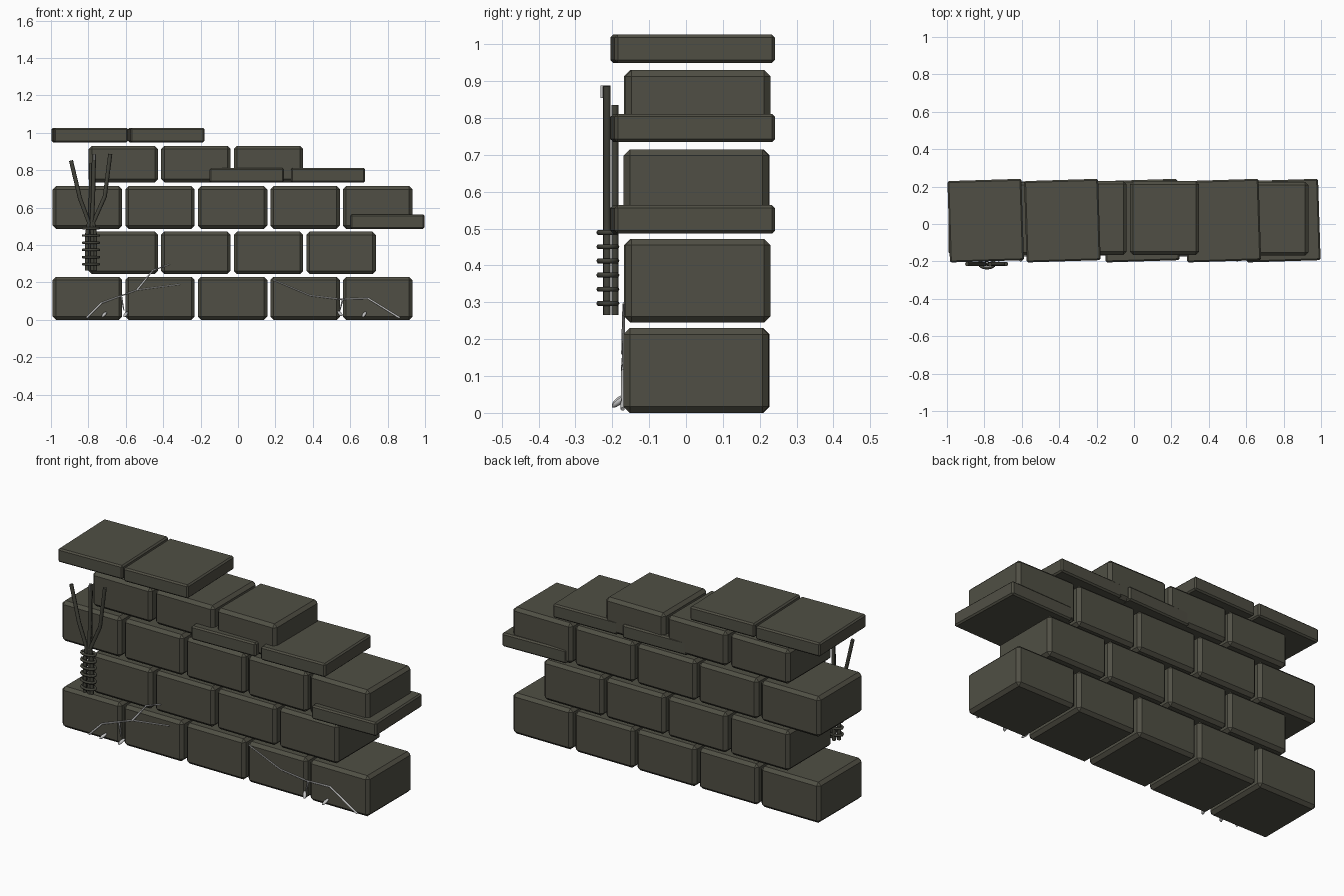
import bpy, bmesh, math, random
from mathutils import Matrix, Vector

if "Cube" in bpy.data.objects:
    bpy.data.objects.remove(bpy.data.objects["Cube"])

random.seed(4)


def material(name, rgb):
    m = bpy.data.materials.new(name)
    m.diffuse_color = (*rgb, 1)
    m.use_nodes = True
    m.node_tree.nodes["Principled BSDF"].inputs["Base Color"].default_value = m.diffuse_color
    return m


STONE = material("mossy stone", (0.080, 0.078, 0.058))
REED = material("dark reed", (0.055, 0.055, 0.042))
PALE = material("pale fungus", (0.52, 0.52, 0.52))


def add_object(name, mesh, mat):
    ob = bpy.data.objects.new(name, mesh)
    bpy.context.collection.objects.link(ob)
    mesh.materials.append(mat)
    return ob


def block(name, center, size, bevel, segments=1, yaw=0.0):
    """Bevelled stone block."""
    bm = bmesh.new()
    bmesh.ops.create_cube(bm, size=1, matrix=Matrix.Diagonal((*size, 1)))
    bmesh.ops.bevel(bm, geom=bm.edges[:], offset=bevel, segments=segments,
                    profile=0.5, affect='EDGES')
    bm.transform(Matrix.Translation(center) @ Matrix.Rotation(yaw, 4, 'Z'))
    mesh = bpy.data.meshes.new(name)
    bm.to_mesh(mesh)
    bm.free()
    return add_object(name, mesh, STONE)


def rod(name, points, radius, mat, tip=1.0, cyclic=False):
    """Thin tube swept along a polyline."""
    cu = bpy.data.curves.new(name, 'CURVE')
    cu.dimensions = '3D'
    cu.bevel_depth = radius
    cu.bevel_resolution = 1
    cu.use_fill_caps = True
    sp = cu.splines.new('POLY')
    sp.points.add(len(points) - 1)
    for i, (p, co) in enumerate(zip(sp.points, points)):
        p.co = (*co, 1)
        p.radius = 1 + (tip - 1) * i / max(1, len(points) - 1)
    sp.use_cyclic_u = cyclic
    tmp = bpy.data.objects.new(name, cu)
    bpy.context.collection.objects.link(tmp)
    bpy.context.view_layer.update()
    mesh = bpy.data.meshes.new_from_object(
        tmp.evaluated_get(bpy.context.evaluated_depsgraph_get()))
    bpy.data.objects.remove(tmp)
    mesh.materials.clear()
    return add_object(name, mesh, mat)


# Brick courses: first centre x, count, bottom, top
courses = [(-0.805, 5, 0.0, 0.23), (-0.613, 4, 0.245, 0.472),
           (-0.805, 5, 0.487, 0.715), (-0.613, 3, 0.735, 0.93)]
for r, (x0, count, z0, z1) in enumerate(courses):
    for i in range(count):
        y = 0.03 + random.uniform(-0.003, 0.003)
        block(f"brick_row{r + 1}_{i + 1}", (x0 + 0.388 * i, y, (z0 + z1) / 2),
              (0.371, 0.394, z1 - z0), 0.017)

# Overhanging cap slabs, stepping down to the right
for i, (x, z) in enumerate([(-0.793, 0.95), (-0.383, 0.95), (0.04, 0.735),
                            (0.475, 0.735), (0.793, 0.487)]):
    block(f"cap_slab_{i + 1}", (x, 0.018, z + 0.038), (0.396, 0.435, 0.077),
          0.008, yaw=math.radians(1.8))

# Forked bundle of reeds hung on the left face
reeds = [(-0.808, -0.214, (-0.845, 0.65), (-0.893, 0.852)),
         (-0.790, -0.193, (-0.787, 0.65), (-0.785, 0.835)),
         (-0.778, -0.216, (-0.775, 0.65), (-0.770, 0.885)),
         (-0.764, -0.214, (-0.712, 0.66), (-0.683, 0.887))]
for i, (x, y, mid, top) in enumerate(reeds):
    neck = -0.785 + (x + 0.785) * 0.5
    rod(f"reed_{i + 1}", [(x, y, 0.265), (x, y, 0.45), (neck, y, 0.52),
                          (mid[0], y, mid[1]), (top[0], y, top[1])],
        0.011, REED)
rod("reed_pale_tip", [(-0.768, -0.228, 0.855), (-0.768, -0.228, 0.888)], 0.005, PALE)

# Twine rings binding the reeds
for i in range(6):
    ring = [(-0.786 + 0.042 * math.cos(a), -0.212 + 0.024 * math.sin(a), 0.297 + 0.0385 * i)
            for a in (k * math.tau / 12 for k in range(12))]
    rod(f"twine_ring_{i + 1}", ring, 0.0075, REED, cyclic=True)

# Pale root threads creeping over the lower front
threads = [[(-0.81, 0.01), (-0.73, 0.09), (-0.54, 0.16), (-0.31, 0.19)],
           [(-0.54, 0.16), (-0.455, 0.265), (-0.365, 0.297)],
           [(-0.625, 0.13), (-0.61, 0.05)],
           [(0.865, 0.01), (0.695, 0.115), (0.545, 0.11), (0.385, 0.13), (0.185, 0.215)],
           [(0.56, 0.11), (0.545, 0.05)]]
for i, pts in enumerate(threads):
    rod(f"root_thread_{i + 1}", [(x, -0.172 + 0.01 * z, z) for x, z in pts],
        0.0055, PALE, tip=0.5)

# Tiny sprouts at the foot of the wall
for i, (x, z, lean) in enumerate([(-0.715, 0.035, 0.018), (-0.6, 0.035, 0.014),
                                  (0.545, 0.04, -0.016), (0.675, 0.035, 0.012)]):
    bm = bmesh.new()
    bmesh.ops.create_icosphere(bm, subdivisions=2, radius=1)
    axis = Vector((lean, 0.025, 0.02)).to_track_quat('Z', 'Y').to_matrix().to_4x4()
    bm.transform(Matrix.Translation((x, -0.183, z - 0.006)) @ axis
                 @ Matrix.Diagonal((0.01, 0.008, 0.024, 1)))
    mesh = bpy.data.meshes.new("sprout")
    bm.to_mesh(mesh)
    bm.free()
    mesh.shade_smooth()
    add_object(f"sprout_{i + 1}", mesh, PALE)
